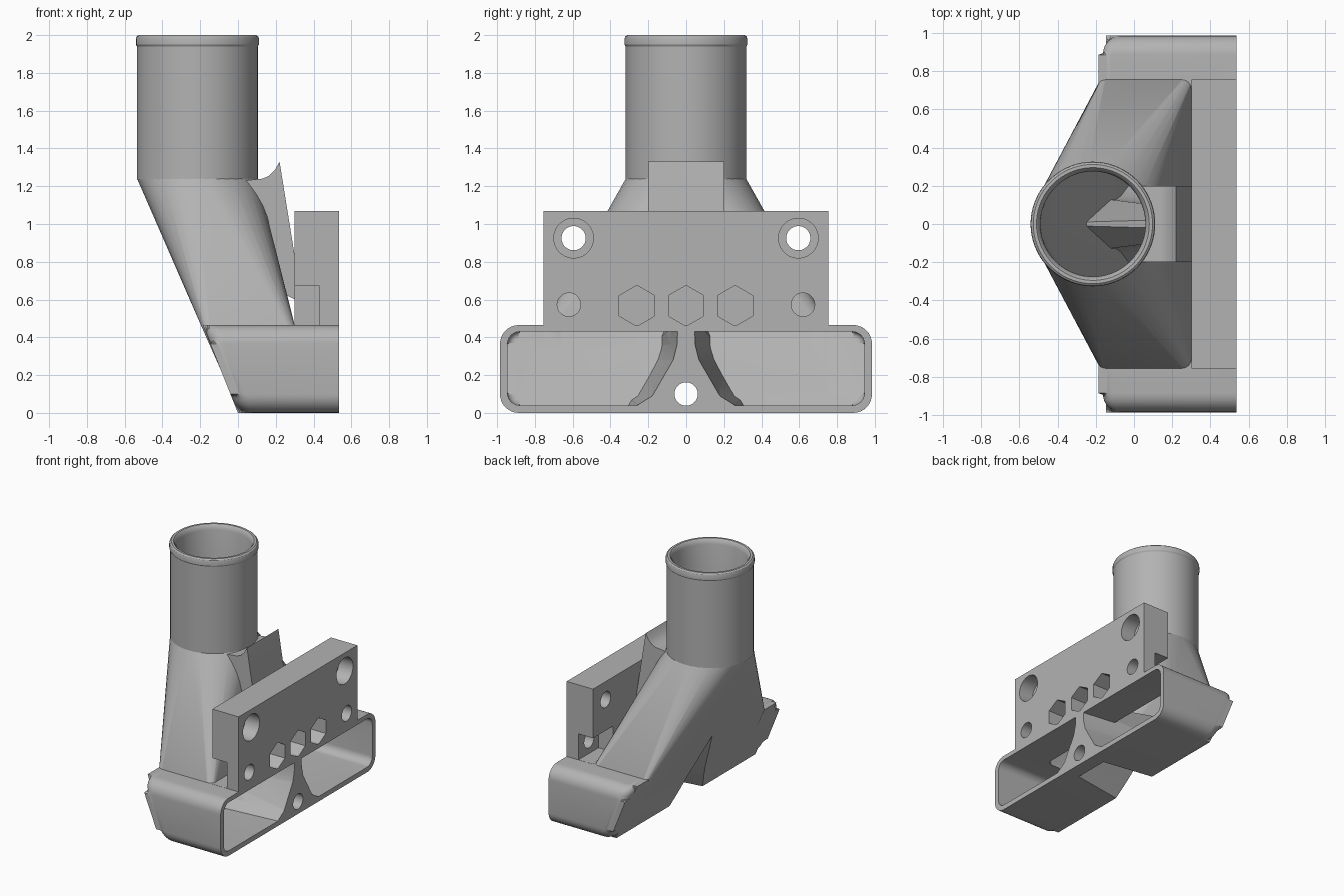
import bpy, bmesh, math
from mathutils import Vector

if "Cube" in bpy.data.objects:
    bpy.data.objects.remove(bpy.data.objects["Cube"])

grey = bpy.data.materials.new("grey plastic")
grey.diffuse_color = (0.45, 0.45, 0.45, 1)
grey.use_nodes = True
grey.node_tree.nodes["Principled BSDF"].inputs["Base Color"].default_value = grey.diffuse_color
CX = -0.215                      # pipe axis


def make(name, bm):
    bmesh.ops.recalc_face_normals(bm, faces=bm.faces)
    me = bpy.data.meshes.new(name)
    bm.to_mesh(me)
    bm.free()
    ob = bpy.data.objects.new(name, me)
    bpy.context.collection.objects.link(ob)
    me.materials.append(grey)
    return ob


def loft(name, rings, bevel=0.0, closed=False):
    """Skin a list of equal-length rings; cap the ends unless closed."""
    bm = bmesh.new()
    vs = [[bm.verts.new(p) for p in r] for r in rings]
    n, m = len(rings[0]), len(rings)
    for i in range(m if closed else m - 1):
        a, b = vs[i], vs[(i + 1) % m]
        for j in range(n):
            k = (j + 1) % n
            bm.faces.new((a[j], a[k], b[k], b[j]))
    if not closed:
        bm.faces.new(vs[0])
        cap = bm.faces.new(vs[-1])
        if bevel:
            bmesh.ops.bevel(bm, geom=list(cap.edges), offset=bevel, segments=6,
                            profile=0.5, affect='EDGES')
    bmesh.ops.recalc_face_normals(bm, faces=bm.faces)
    bmesh.ops.triangulate(bm, faces=[f for f in bm.faces if len(f.verts) == 4])
    return make(name, bm)


def box(name, x0, x1, y0, y1, z0, z1):
    return loft(name, [[(x, y0, z0), (x, y1, z0), (x, y1, z1), (x, y0, z1)]
                       for x in (x0, x1)])


def rod(name, y, z, r, x0, x1, n=40):
    """Cylinder or prism along x, one corner pointing up."""
    return loft(name, [[(x, y + r * math.sin(2 * math.pi * i / n),
                         z + r * math.cos(2 * math.pi * i / n)) for i in range(n)]
                       for x in (x0, x1)])


def rounded(u0, u1, v0, v1, r, n=8):
    """Rounded rectangle in 2D, counter-clockwise from the +u+v corner."""
    pts = []
    for q, (u, v) in enumerate([(u1 - r, v1 - r), (u0 + r, v1 - r),
                                (u0 + r, v0 + r), (u1 - r, v0 + r)]):
        for i in range(n + 1):
            a = math.pi / 2 * (q + i / n)
            pts.append((u + r * math.cos(a), v + r * math.sin(a)))
    return pts


def cut(ob, cutters):
    """Subtract the cutters and bake the result."""
    for c in cutters:
        m = ob.modifiers.new("cut", 'BOOLEAN')
        m.operation, m.solver, m.object = 'DIFFERENCE', 'EXACT', c
    dg = bpy.context.evaluated_depsgraph_get()
    me = bpy.data.meshes.new_from_object(ob.evaluated_get(dg))
    ob.modifiers.clear()
    ob.data = me


def duct(name, r, inset, zs):
    """Round-to-rectangle transition leaning along the sloping wall."""
    rings = []
    for z in zs:
        x0 = 0.01 - 0.444 * z + inset * 1.1
        rings.append([(x, y, z) for x, y in
                      rounded(x0, 0.30 - inset, -0.755 + inset, 0.755 - inset, 0.05)])
    circle = []
    for q in range(4):
        for i in range(9):
            a = math.radians(90 * q + 4 + 82 * i / 8)
            circle.append((CX + r * math.cos(a), r * math.sin(a), 1.24))
    return loft(name, rings + [circle])


def foot(name, y, z0, z1, r, shift, x1, bevel):
    """Wide nozzle box with a sloping rounded back."""
    prof = rounded(-y, y, z0, z1, r)
    return loft(name, [[(x1, a, b) for a, b in prof],
                       [(0.0 - 0.40 * b + shift, a, b) for a, b in prof]], bevel)


def mirrored(x, half):
    return [(x, y, z) for y, z in half] + [(x, -y, z) for y, z in reversed(half)]


# Round pipe with a rolled lip
prof = [(0.275, 1.235), (0.32, 1.235), (0.32, 1.94), (0.326, 1.95), (0.326, 1.98),
        (0.322, 1.992), (0.312, 2.0), (0.295, 2.0), (0.285, 1.99), (0.275, 1.96)]
N = 72
pipe = loft("pipe", [[(CX + r * math.cos(2 * math.pi * i / N),
                       r * math.sin(2 * math.pi * i / N), z) for r, z in prof]
                     for i in range(N)], closed=True)

# Outer solids
hopper = duct("hopper", 0.32, 0.0, (0.10, 0.465))
nozzle = foot("nozzle_box", 0.985, 0.0, 0.465, 0.10, 0.0, 0.535, 0.075)
plate = box("mounting_plate", 0.30, 0.535, -0.755, 0.755, 0.45, 1.07)
side = [(-0.1, 0.8), (-0.05, 1.22), (0.08, 1.235), (0.13, 1.24), (0.165, 1.255),
        (0.195, 1.285), (0.22, 1.33), (0.302, 0.82), (0.302, 0.6)]
gusset = loft("gusset", [[(x, y, z) for x, z in side] for y in (-0.2, 0.2)])

# Inner air passages, split by a tapering ridge
ridge = loft("ridge_helper", [
    mirrored(0.6, [(0.27, -0.1), (0.25, 0.04), (0.17, 0.09), (0.06, 0.28),
                   (0.04, 0.36), (0.035, 0.5)]),
    mirrored(-0.45, [(0.4, -0.1), (0.35, 0.04), (0.32, 0.09), (0.2, 0.28),
                     (0.17, 0.36), (0.005, 0.74)])])
duct_in = duct("duct_cutter", 0.275, 0.045, (0.22, 0.465))
foot_in = foot("foot_cutter", 0.945, 0.04, 0.43, 0.065, 0.045, 0.60, 0.04)
cut(duct_in, [ridge])
cut(foot_in, [ridge])
bore = loft("bore_cutter", [[(CX + 0.275 * math.cos(2 * math.pi * i / N),
                              0.275 * math.sin(2 * math.pi * i / N), z)
                             for i in range(N)] for z in (1.225, 2.1)])
# Open arch between the two legs, giving access to the lower screw
arch = loft("arch_cutter", [
    [(0.42, -0.17, -0.05), (0.42, 0.17, -0.05), (0.42, 0, 0.28)],
    [(-0.6, -0.33, -0.05), (-0.6, 0.33, -0.05), (-0.6, 0, 0.70)]])
low_hole = rod("low_hole_cutter", 0, 0.10, 0.062, 0.25, 0.6)

# Screw holes, counterbores, nut slots and hexagonal pockets in the plate
holes = []
for s in (-1, 1):
    holes += [rod("hole_cutter", s * 0.595, 0.925, 0.064, 0.2, 0.6),
              rod("counterbore_cutter", s * 0.595, 0.925, 0.105, 0.41, 0.6),
              rod("hole_cutter", s * 0.62, 0.573, 0.062, 0.2, 0.6),
              box("slot_cutter", 0.2, 0.43, *sorted((s * 0.5, s * 0.9)), 0.466, 0.675)]
for y in (-0.26, 0, 0.26):
    holes.append(rod("hex_cutter", y, 0.567, 0.108, 0.38, 0.6, 6))

cut(hopper, [duct_in, foot_in, arch, low_hole])
cut(nozzle, [duct_in, foot_in, arch, low_hole])
cut(gusset, [duct_in, bore])
cut(plate, holes)

for helper in [ridge, duct_in, foot_in, bore, arch, low_hole] + holes:
    bpy.data.objects.remove(helper, do_unlink=True)

# Smooth shading with crisp edges
for ob in (pipe, hopper, nozzle, plate, gusset):
    bpy.ops.object.select_all(action='DESELECT')
    ob.select_set(True)
    bpy.context.view_layer.objects.active = ob
    bpy.ops.object.shade_smooth_by_angle(angle=math.radians(30))
